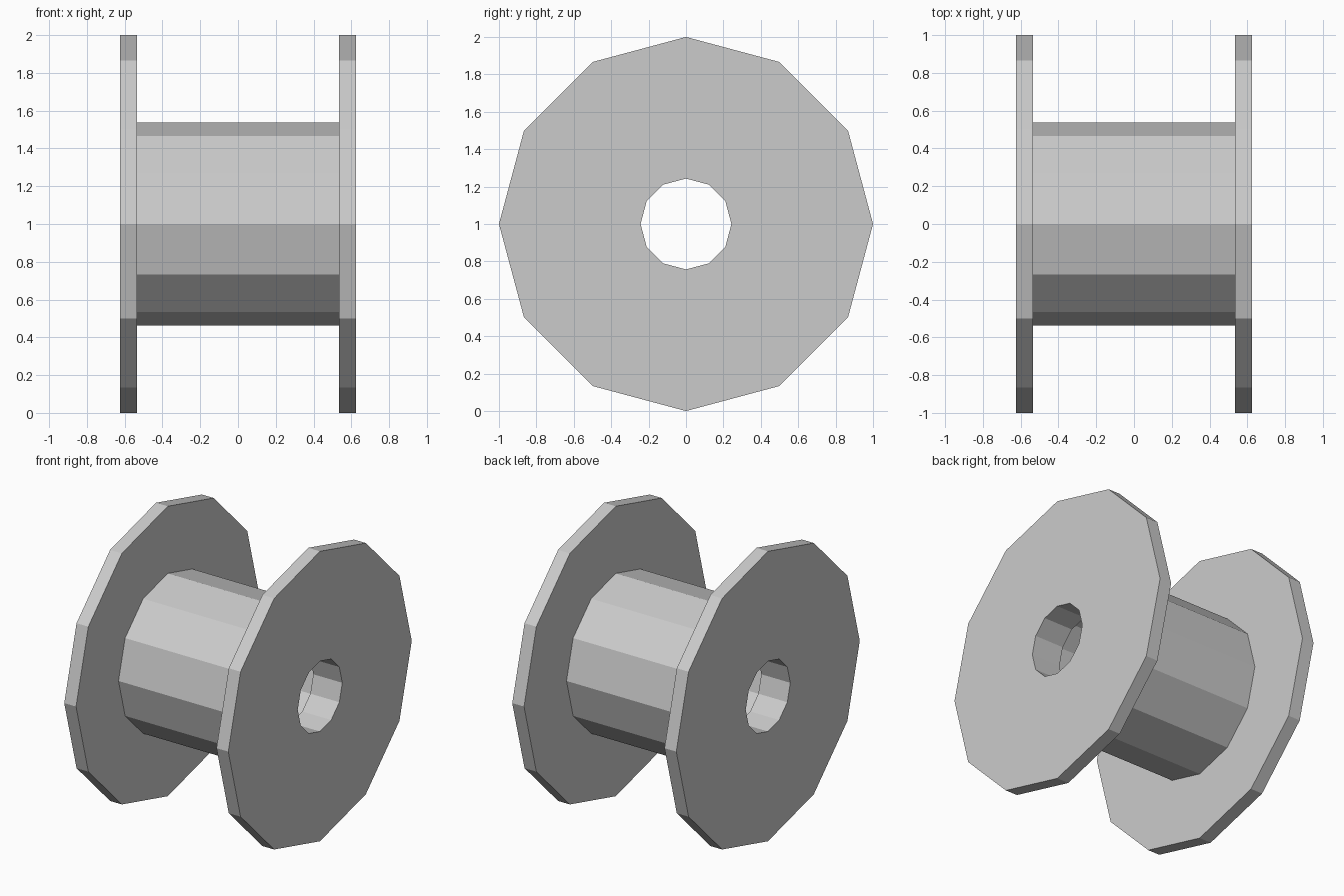
import bpy, bmesh, math

if "Cube" in bpy.data.objects:
    bpy.data.objects.remove(bpy.data.objects["Cube"])

SIDES = 12
AXIS_Z = 1.0


def lathe_x(name, profile):
    """Revolve a closed (x, radius) profile around the horizontal axis."""
    bm = bmesh.new()
    rings = []
    for i in range(SIDES):
        a = 2 * math.pi * i / SIDES
        rings.append([bm.verts.new((x, r * math.sin(a), AXIS_Z + r * math.cos(a)))
                      for x, r in profile])
    n = len(profile)
    for i in range(SIDES):
        a, b = rings[i], rings[(i + 1) % SIDES]
        for j in range(n):
            k = (j + 1) % n
            bm.faces.new((a[j], a[k], b[k], b[j]))
    bmesh.ops.recalc_face_normals(bm, faces=bm.faces)
    mesh = bpy.data.meshes.new(name)
    bm.to_mesh(mesh)
    bm.free()
    obj = bpy.data.objects.new(name, mesh)
    bpy.context.collection.objects.link(obj)
    return obj


# Right half of the spool: relieved bore, bore mouth, flange, drum
half = [(0.405, 0.32), (0.405, 0.243), (0.626, 0.243),
        (0.626, 1.0), (0.536, 1.0), (0.536, 0.537)]

# Mirror the half profile so drum, both flanges and bore form one lathed solid
profile = half + [(-x, r) for x, r in reversed(half)]
lathe_x("spool", profile)
